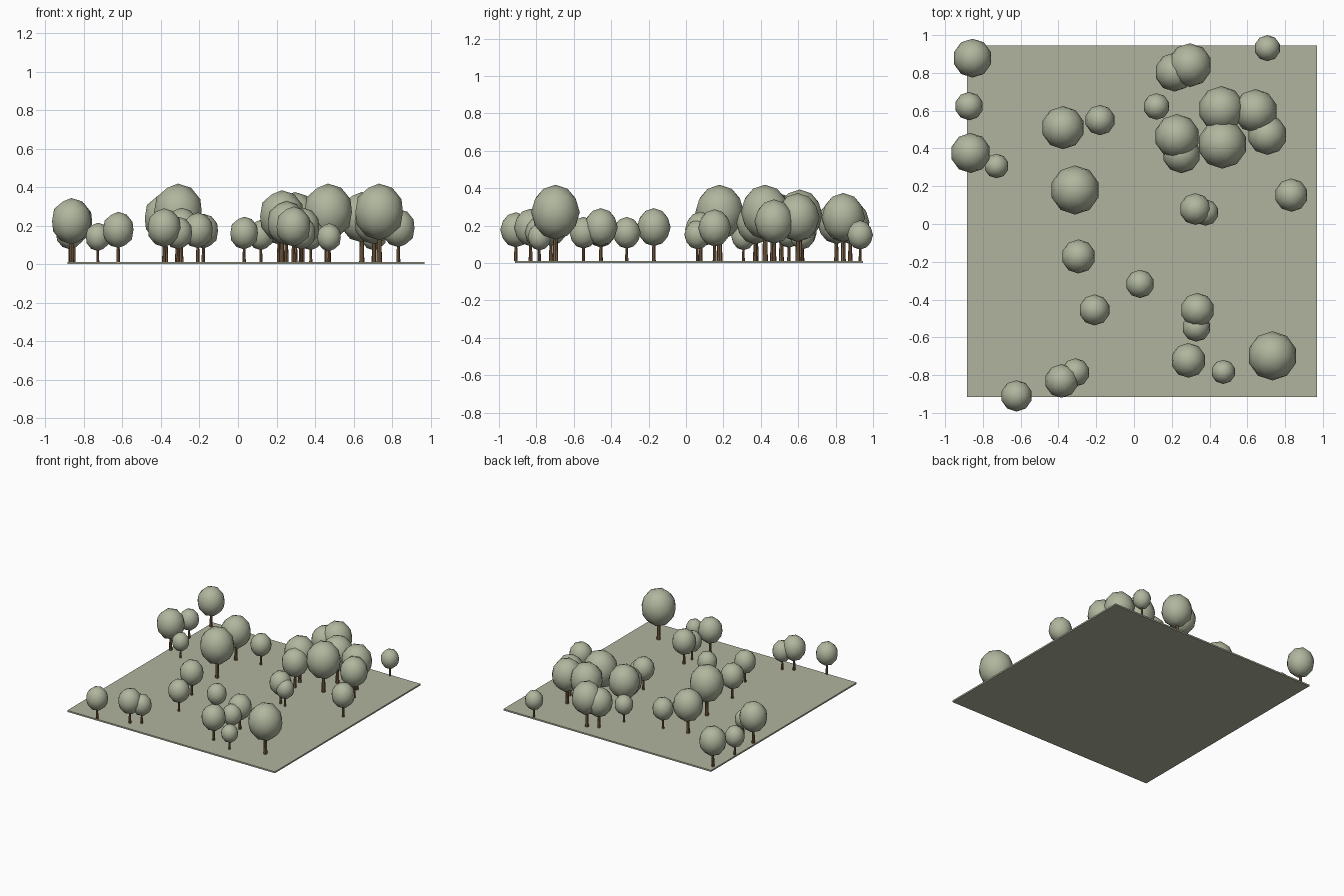
import bpy
import bmesh
from mathutils import Matrix

if "Cube" in bpy.data.objects:
    bpy.data.objects.remove(bpy.data.objects["Cube"])


def material(name, rgb):
    m = bpy.data.materials.new(name)
    m.diffuse_color = (*rgb, 1)
    m.use_nodes = True
    m.node_tree.nodes["Principled BSDF"].inputs["Base Color"].default_value = m.diffuse_color
    return m


leaf = material("leaf_green", (0.434, 0.468, 0.342))
grass = material("grass_green", (0.434, 0.451, 0.342))
bark = material("bark_brown", (0.216, 0.127, 0.061))

GROUND_TOP = 0.012


def mesh_from(bm, name, mat, smooth=False):
    me = bpy.data.meshes.new(name)
    bm.to_mesh(me)
    bm.free()
    me.materials.append(mat)
    for p in me.polygons:
        p.use_smooth = smooth
    return me


def place(name, me, loc=(0, 0, 0), scale=1):
    ob = bpy.data.objects.new(name, me)
    ob.location = loc
    ob.scale = (scale,) * 3
    bpy.context.collection.objects.link(ob)
    return ob


# Ground slab
bm = bmesh.new()
bmesh.ops.create_cube(bm, size=1, matrix=Matrix.Translation((0.0425, 0.015, GROUND_TOP / 2))
                      @ Matrix.Diagonal((1.855, 1.86, GROUND_TOP, 1)))
place("ground", mesh_from(bm, "ground", grass))

# Unit crown: faceted ball, slightly taller than wide, raised on the trunk
bm = bmesh.new()
bmesh.ops.create_icosphere(bm, subdivisions=2, radius=1,
                           matrix=Matrix.Translation((0, 0, 2.0)) @ Matrix.Diagonal((1, 1, 1.13, 1)))
crown_mesh = mesh_from(bm, "crown", leaf, smooth=True)

# Unit trunk: tapered post reaching into the crown
bm = bmesh.new()
bmesh.ops.create_cone(bm, cap_ends=True, segments=8, radius1=0.115, radius2=0.085,
                      depth=1.2, matrix=Matrix.Translation((0, 0, 0.6)))
trunk_mesh = mesh_from(bm, "trunk", bark)

# Trees: x, y, crown radius
trees = [
    (-.855, .878, .103), (-.873, .624, .075), (-.865, .376, .106), (-.728, .307, .065),
    (-.376, .510, .114), (-.180, .550, .080), (.119, .622, .070), (.214, .804, .103),
    (.296, .841, .116), (.706, .931, .069), (.463, .608, .122), (.643, .598, .116),
    (.706, .471, .105), (.468, .423, .130), (.228, .463, .119), (.251, .370, .101),
    (-.312, .180, .130), (.833, .153, .088), (.325, .079, .084), (.378, .061, .070),
    (-.294, -.172, .090), (.032, -.317, .075), (-.209, -.455, .082), (.336, -.455, .090),
    (.330, -.548, .075), (.288, -.722, .092), (.473, -.783, .064), (.733, -.698, .130),
    (-.384, -.831, .089), (-.310, -.786, .075), (-.622, -.910, .083),
]
for i, (x, y, r) in enumerate(trees, 1):
    place(f"trunk_{i}", trunk_mesh, (x, y, GROUND_TOP), r)
    place(f"crown_{i}", crown_mesh, (x, y, GROUND_TOP), r)
